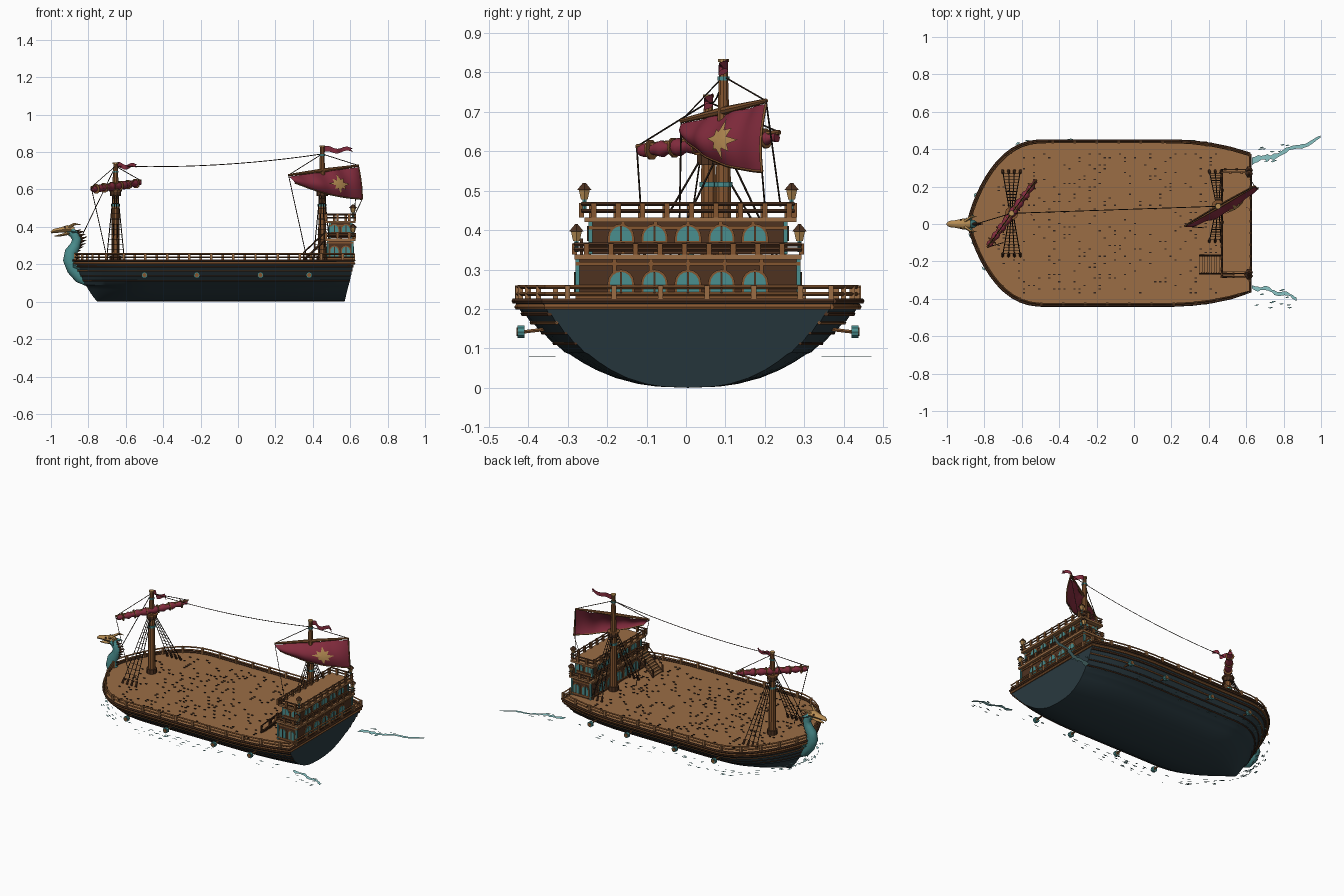
import bpy, bmesh, math, random
from mathutils import Vector as V

random.seed(4)
cube = bpy.data.objects.get("Cube")
if cube:
    bpy.data.objects.remove(cube)


def material(name, r, g, b):
    lin = [(c / 255 / 12.92 if c < 11 else ((c / 255 + .055) / 1.055) ** 2.4) for c in (r, g, b)]
    m = bpy.data.materials.new(name)
    m.use_nodes = True
    m.diffuse_color = (*lin, 1)
    m.node_tree.nodes["Principled BSDF"].inputs["Base Color"].default_value = (*lin, 1)
    return m


SLATE = material("hull slate", 43, 60, 67)
DECK = material("deck wood", 155, 109, 69)
DARK = material("dark wood", 78, 50, 32)
TRIM = material("trim wood", 133, 86, 48)
RED = material("crimson cloth", 132, 44, 62)
TEAL = material("teal paint", 74, 142, 142)
GOLD = material("dull gold", 184, 142, 84)
FOAM = material("pale foam", 140, 200, 200)
ROPE = material("dark rope", 48, 36, 28)


class Part:
    """One object gathered from simple pieces; each piece picks a material."""

    def __init__(self, name, *mats):
        self.name, self.mats, self.bm = name, mats, bmesh.new()

    def face(self, pts, m=0):
        self.bm.faces.new([self.bm.verts.new(p) for p in pts]).material_index = m

    def grid(self, rows, m=0, wrap=False, caps=False):
        vs = [[self.bm.verts.new(p) for p in row] for row in rows]
        n = len(vs[0])
        for a, b in zip(vs, vs[1:]):
            for i in range(n if wrap else n - 1):
                j = (i + 1) % n
                self.bm.faces.new((a[i], a[j], b[j], b[i])).material_index = m
        if caps:
            for row in (vs[0], vs[-1]):
                self.bm.faces.new(row).material_index = m

    def box(self, lo, hi, m=0):
        (a, b, c), (d, e, f) = lo, hi
        self.grid([[(a, b, z), (d, b, z), (d, e, z), (a, e, z)] for z in (c, f)], m, True, True)

    def tube(self, pts, r, m=0, n=6, ref=None, flat=1):
        pts = [V(p) for p in pts]
        radii = r if isinstance(r, (list, tuple)) else [r] * len(pts)
        rows = []
        for i, (p, rad) in enumerate(zip(pts, radii)):
            t = (pts[min(i + 1, len(pts) - 1)] - pts[max(i - 1, 0)]).normalized()
            up = V(ref) if ref else (V((0, 1, 0)) if abs(t.z) > .9 else V((0, 0, 1)))
            side = t.cross(up).normalized()
            up = side.cross(t)
            rows.append([p + side * rad * math.cos(k * math.tau / n) + up * rad * flat * math.sin(k * math.tau / n)
                         for k in range(n)])
        self.grid(rows, m, True, True)

    def done(self, angle=35):
        bmesh.ops.remove_doubles(self.bm, verts=self.bm.verts, dist=1e-5)
        bmesh.ops.recalc_face_normals(self.bm, faces=self.bm.faces)
        me = bpy.data.meshes.new(self.name)
        self.bm.to_mesh(me)
        self.bm.free()
        for m in self.mats:
            me.materials.append(m)
        ob = bpy.data.objects.new(self.name, me)
        bpy.context.collection.objects.link(ob)
        bpy.ops.object.select_all(action='DESELECT')
        ob.select_set(True)
        bpy.context.view_layer.objects.active = ob
        bpy.ops.object.shade_smooth_by_angle(angle=math.radians(angle))


H, MID = .215, .005


def ring(z, off=0):
    """Hull outline at a height: stern, round the bow, back to the stern."""
    t = min(max(z / H, 0), 1)
    x0, x1 = -.75 - .13 * t ** .8 - off, .57 + .05 * t + off * .3
    half = []
    for i in range(29):
        u = (i / 28) ** 2
        w = .435 * (1 - max(0, 1 - u / .27) ** 2.4) ** .8 - .07 * max(0, (u - .7) / .3) ** 2.2
        half.append((x0 + (x1 - x0) * u, w * t ** .4 * (1 + off / .435)))
    return [V((x, MID + y, z)) for x, y in reversed(half)] + [V((x, MID - y, z)) for x, y in half[1:]]


def spaced(path, step):
    out, left = [], 0
    for a, b in zip(path, path[1:]):
        a, b = V(a), V(b)
        d = (b - a).length
        while left < d:
            out.append(a.lerp(b, left / d))
            left += step
        left -= d
    return out


def railing(part, path, height, step, r, post_m=1):
    rise = V((0, 0, height))
    for k in (.5, 1):
        part.tube([V(p) + rise * k for p in path], r, 0, 4)
    for p in spaced(path, step):
        part.box(p - V((r, r, 0)) * 1.3, p + V((r, r, 0)) * 1.3 + rise * 1.08, post_m)


# Hull with lapped planks above the waterline
hull = Part("hull", SLATE)
levels = [(z, 0) for z in (0, .003, .01, .025, .045, .065, .085)]
for k in range(5):
    z = .09 + k * .025
    levels += [(z, .008), (z + .024, .002)]
rows = [ring(z, o) for z, o in levels]
hull.grid(rows)
hull.face([r[0] for r in rows] + [r[-1] for r in reversed(rows[1:])])
hull.done()

wales = Part("hull_wales", DARK, TRIM)
for z, r, m in ((.112, .004, 0), (.138, .004, 0), (.165, .005, 1), (.188, .007, 0), (.205, .008, 1), (.22, .007, 0)):
    path = ring(z, .006)
    wales.tube(path + [path[0]] if z > .2 else path, r, m, 6, (0, 0, 1))
wales.done()

deck = Part("deck", DECK, ROPE)
deck.face(ring(.217))
for _ in range(330):
    x = random.randrange(-27, 17) * .027
    y = random.randrange(-20, 21) * .0195
    if abs(y) < .39 * min(1, (x + .9) * 3.2):
        deck.box((x, y, .216), (x + .012, y + .006, .221), 1)
deck.done()

rail = Part("deck_railing", TRIM, DECK)
edge = ring(.22, -.003)
railing(rail, edge + [edge[0]], .036, .118, .005)
rail.done()

# Round ports standing off the hull sides
ports = Part("side_ports", TRIM, TEAL)
for s in (-1, 1):
    for x in (-.5, -.22, .12, .38):
        ys = [MID + s * y for y in (.35, .415, .432)]
        ports.tube([(x, ys[0], .15), (x, ys[1], .142)], .005)
        ports.tube([(x, ys[1], .142), (x, ys[2], .142)], .017, 1, 10)
        ports.tube([(x, ys[1], .142), (x, ys[2] + s * .003, .142)], .011, 0, 10)
ports.done()

# Two-storey stern cabin
cabin = Part("stern_cabin", DARK, TRIM, DECK, TEAL)
for x0, x1, y, z0, z1 in ((.48, .612, .28, .215, .33), (.492, .606, .247, .34, .422)):
    cabin.box((x0, MID - y, z0), (x1, MID + y, z1))
    for z in (z0 + .012, z1 - .02):
        cabin.box((x0 - .005, MID - y - .005, z), (x1 + .005, MID + y + .005, z + .009), 1)
    for x in (x0, x1):
        for k in range(7):
            yy = MID + y * (k / 3 - 1)
            cabin.box((x - .005, yy - .005, z0), (x + .005, yy + .005, z1), 3 if k in (0, 6) else 1)
cabin.box((.465, MID - .288, .325), (.628, MID + .288, .338), 2)
cabin.box((.465, MID - .262, .42), (.628, MID + .275, .432), 2)
cabin.done()


def arch(part, o, right, out, w, h, m):
    top = h - w / 2
    pts = [(-w / 2, 0), (w / 2, 0)] + [(w / 2 * math.cos(a * math.pi / 8), top + w / 2 * math.sin(a * math.pi / 8))
                                       for a in range(9)]
    rim = [V(o) + V(right) * a + V((0, 0, b)) for a, b in pts]
    part.grid([rim, [p + V(out) for p in rim]], m, True, True)


windows = Part("cabin_windows", TRIM, TEAL, DARK)
for z, h, xs, ys in ((.238, .056, (.48, .612), .28), (.372, .038, (.492, .606), .247)):
    spots = [((xs[0 if s < 0 else 1], MID + k * .085, z), (0, 1, 0), (s, 0, 0)) for s in (-1, 1) for k in range(-2, 3)]
    spots += [((x, MID + s * ys, z), (1, 0, 0), (0, s, 0)) for s in (-1, 1) for x in (.515, .577)]
    for o, right, out in spots:
        w = .056 if right[1] else .042
        arch(windows, V(o) - V((0, 0, .005)), right, V(out) * .004, w + .012, h + .011, 0)
        arch(windows, o, right, V(out) * .007, w, h, 1)
        arch(windows, o, right, V(out) * .009, .005, h, 2)
windows.done()

galleries = Part("cabin_railings", DARK, TRIM)
for y, z, hgt in ((.288, .338, .026), (.27, .432, .034)):
    a, b, c, d = [(x, MID + s * y, z) for x, s in ((.47, -1), (.625, -1), (.625, 1), (.47, 1))]
    railing(galleries, [a, b, c, d, a], hgt, .062, .005)
galleries.done()

lanterns = Part("stern_lanterns", DARK, GOLD, TEAL)
for y, z in ((.283, .345), (.263, .45)):
    for s in (-1, 1):
        for x in (.615,):
            def at(lo, hi):
                return [(x, MID + s * y, z + lo), (x, MID + s * y, z + hi)]
            lanterns.tube(at(0, .03), .006, 2)
            lanterns.tube(at(.028, .052), (.01, .016), 1)
            lanterns.tube(at(.052, .07), (.021, .004), 0)
lanterns.done()

stairs = Part("cabin_stairs", DECK, DARK)
for i in range(9):
    x, z = .35 + i * .013, .225 + i * .0125
    stairs.box((x, -.262, z), (x + .016, -.172, z + .007))
for y in (-.265, -.169):
    for lift, r in ((0, .006), (.04, .004)):
        stairs.tube([(.35, y, .222 + lift), (.47, y, .335 + lift)], r, 1, 4)
    for x, z in ((.352, .222), (.41, .28), (.468, .335)):
        stairs.box((x - .004, y - .004, z), (x + .004, y + .004, z + .044), 1)
stairs.done()

# Masts with collars, shrouds and cross ropes
MAIN, FORE = V((.45, .095, 0)), V((-.655, .057, 0))
masts = Part("masts", TRIM, TEAL, GOLD, DARK)
shrouds = Part("shrouds", ROPE, DARK)
for base, top, reach in ((MAIN, .83, .19), (FORE, .74, .23)):
    def up(z):
        return base + V((0, 0, z))
    masts.tube([up(.21), up(.58), up(top)], (.023, .019, .011), 0, 10)
    for lo, hi, r, m in ((.215, .245, .031, 3), (.51, .522, .024, 1), (.565, .59, .03, 3), (.59, .597, .036, 0),
                         (top - .05, top - .04, .016, 1), (top - .004, top + .004, .015, 2)):
        masts.tube([up(lo), up(hi)], r, m, 10)
    for s in (-1, 1):
        lines = [(up(.58) + V((k * .008, s * .02, 0)), base + V((k * .032, s * reach, .222))) for k in (-1.5, -.5, .5, 1.5)]
        for a, b in lines:
            shrouds.tube([a, b], .0026, 0, 4)
            shrouds.tube([b, b.lerp(a, .08)], .007, 1)
        for k in range(1, 13):
            shrouds.tube([a.lerp(b, k / 13) for a, b in lines], .0016, 0, 4)
masts.done()
shrouds.done()

# Main yard and its half-set billowing sail
y0, y1 = V((.27, -.012, .677)), V((.645, .203, .728))
spars = Part("yards", TRIM, DARK)
spars.tube([y0, y0.lerp(y1, .5), y1], (.006, .011, .006), 0, 8)
f0, f1 = V((-.785, -.125, .612)), V((-.52, .238, .648))
spars.tube([f0, f0.lerp(f1, .5), f1], (.006, .01, .006), 0, 8)
spars.done()

OUT = V((.5, -.86, 0))


def sail_at(u, v, lift=0):
    top = y0.lerp(y1, u) - V((0, 0, .008))
    low = V((.3, .0, .635)).lerp(V((.66, .2, .548)), u) - V((0, 0, .018 * math.sin(math.pi * u)))
    fold = .006 * math.sin(u * 22) * (1 - v * .6)
    return top.lerp(low, v) + OUT * (.045 * math.sin(math.pi * v * .8) * math.sin(math.pi * (.1 + .8 * u)) + fold + lift)


sail = Part("main_sail", RED, GOLD, TRIM)
sail.grid([[sail_at(i / 24, j / 10) for i in range(25)] for j in range(11)])
for path in ([sail_at(1, j / 10) for j in range(11)], [sail_at(i / 24, 1) for i in range(25)]):
    sail.tube(path, .004, 2, 4, OUT)
star = [(.64 + r * .16 * math.cos(k * math.pi / 8), .52 + r * .38 * math.sin(k * math.pi / 8))
        for k in range(16) for r in [(1, .5, .75, .42)[k % 4]]]
for (a, b), (c, d) in zip(star, star[1:] + star[:1]):
    sail.face([sail_at(.64, .52, .007), sail_at(a, b, .007), sail_at(c, d, .007)], 1)
sail.done(50)

furl = Part("furled_fore_sail", RED, TRIM)
roll = [f0.lerp(f1, .02 + .96 * i / 24) - V((0, 0, .012)) for i in range(25)]
furl.tube(roll, [.02 + .005 * math.sin(i * 2.1) - .008 * abs(i / 12 - 1) ** 3 for i in range(25)], 0, 10)
for i in range(2, 24, 4):
    furl.tube([roll[i] + (f1 - f0) * k for k in (-.006, .006)], .026, 1, 10)
furl.done(50)

flags = Part("pennants", RED)
for base, z, length in ((MAIN, .812, .165), (FORE, .725, .115)):
    flags.grid([[base + V((length * i / 14, .012 * math.sin(i * .8), z + .007 * math.sin(i * .7) + s * (.016 - .0005 * i)))
                 for i in range(15 - (s == 0))] + ([base + V((length * .86, 0, z))] if s == 0 else []) for s in (-1, 0, 1)])
flags.done(50)

# Standing and running ropes
ropes = Part("rigging_ropes", ROPE)
mt, ft = MAIN + V((0, 0, .79)), FORE + V((0, 0, .725))
runs = [(mt, y0), (mt, y1), (ft, f0), (ft, f1), (ft, V((-.845, 0, .33))), (y0, V((.37, -.02, .222))),
        (sail_at(1, 1), V((.622, .2, .46))), (f0, V((-.7, -.1, .23))), (y1, V((.62, .24, .46)))]
for a, b in runs:
    ropes.tube([a, b], .0022, 0, 4)
ropes.tube([ft.lerp(mt, k / 12) - V((0, 0, .1 * k / 12 * (1 - k / 12))) for k in range(13)], .0022, 0, 4)
ropes.done()

# Serpent figurehead
neck = Part("figurehead_neck", TEAL, GOLD, DARK)
spine = [(-.8, .1), (-.845, .13), (-.88, .175), (-.9, .225), (-.893, .265), (-.87, .3), (-.862, .335), (-.88, .365), (-.91, .38)]
neck.tube([(x, 0, z) for x, z in spine], (.02, .032, .036, .036, .033, .028, .025, .024, .02), 0, 10, (0, 1, 0), .85)
for (x, z), (a, b) in zip(spine[3:], spine[4:]):
    for k in (0, .5):
        p = V((x + (a - x) * k, 0, z + (b - z) * k))
        neck.tube([p + V((.015, 0, 0)), p + V((.055, 0, .012))], (.011, .001), 2, 4)
for s in (-1, 1):
    neck.tube([(-.87, s * .03, .2), (-.83, s * .06, .18), (-.78, s * .12, .125)], (.02, .018, .003), 0, 6)
neck.done(50)

head = Part("figurehead_head", GOLD, DARK, TEAL)
head.tube([(-.875, 0, .385), (-.91, 0, .39), (-.95, 0, .383), (-.985, 0, .378), (-1, 0, .37)], (.022, .03, .021, .017, .008), 0, 8, (0, 0, 1), .65)
head.tube([(-.9, 0, .368), (-.94, 0, .357), (-.98, 0, .35)], (.02, .014, .006), 0, 6, (0, 0, 1), .55)
for s in (-1, 1):
    head.tube([(-.905, s * .016, .398), (-.875, s * .036, .415), (-.84, s * .042, .412)], (.009, .007, .001), 0, 5)
    head.tube([(-.885, s * .02, .38), (-.855, s * .05, .372)], (.013, .001), 2, 4)
    head.tube([(-.925, s * .02, .395), (-.925, s * .027, .396)], .006, 1, 6)
head.done(50)

# Foam flecks along the waterline and the two wakes
foam = Part("water_foam", FOAM)
WL = .078
low, high = ring(WL), ring(.2, .03)
for i in range(150):
    k = random.randrange(1, len(low) - 1)
    p = low[k].lerp(high[k], random.uniform(.35, 1.0))
    d = (low[k + 1] - low[k - 1]).normalized() * random.uniform(.008, .025)
    n = V((-d.y, d.x, 0)).normalized() * random.uniform(.002, .006)
    p.z = WL + random.uniform(-.002, .002)
    foam.face([p - d, p + n, p + d + n * .4, p - n])
for s, end, rise, width in ((1, .998, .125, .017), (-1, .87, .06, .013)):
    rows = []
    for i in range(23):
        t = i / 22
        c = V((.63 + (end - .63) * t, s * (.335 + rise * t ** 1.2 + .008 * math.sin(t * 14)), WL))
        w = width * (random.uniform(.5, 1.25)) * (1 - .35 * t)
        rows.append([c + V((0, w, .001)), c - V((0, w, 0))])
    foam.grid(rows)
    for i in range(12):
        c = V((random.uniform(.64, .85), s * random.uniform(.33, .45), WL))
        foam.face([c + V((-.014, 0, 0)), c + V((0, .004, 0)), c + V((.014, .003, 0)), c + V((0, -.004, 0))])
foam.done()
